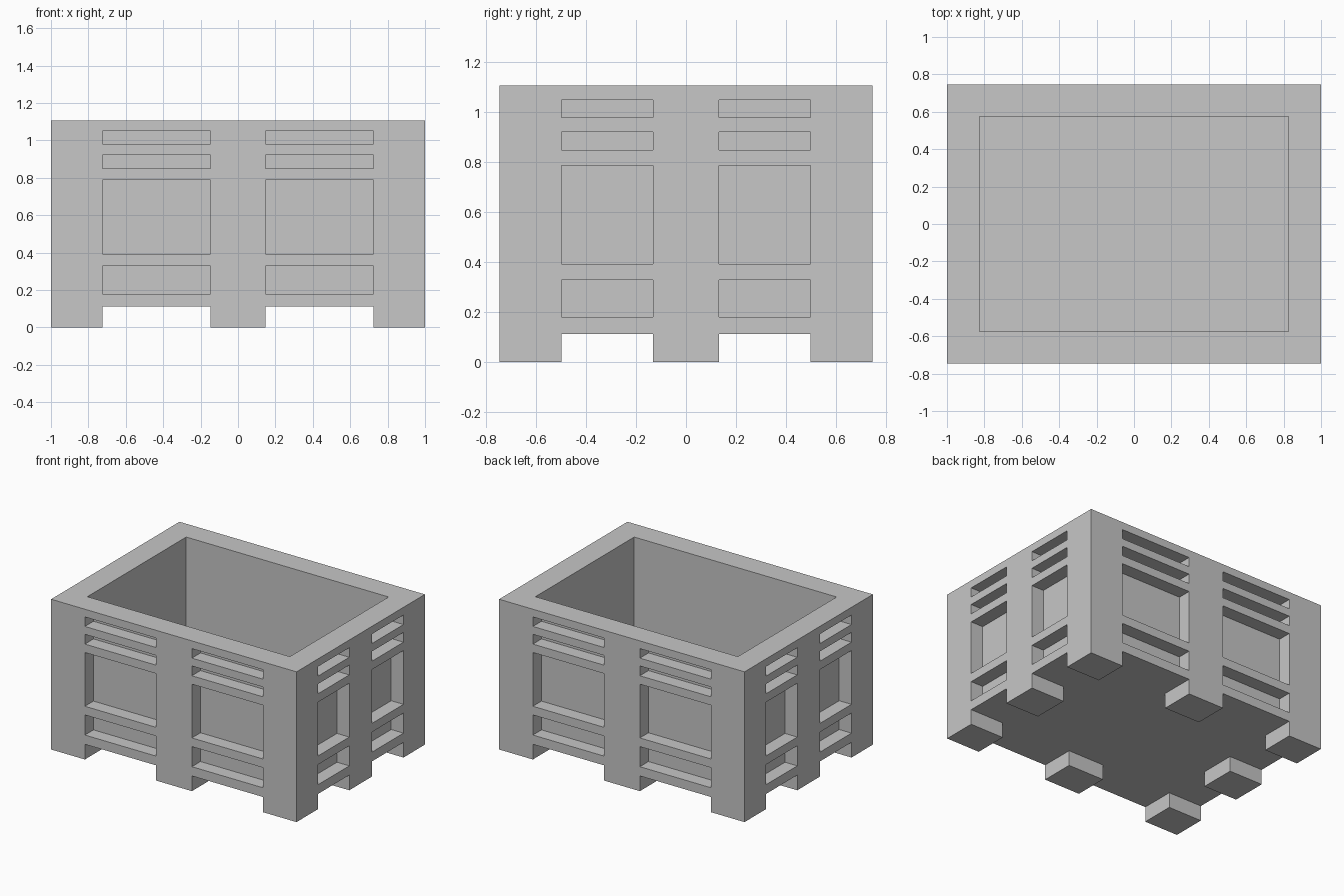
import bpy, bmesh
from mathutils import Vector

old = bpy.data.objects.get("Cube")
if old:
    bpy.data.objects.remove(old)

# Main sizes
HALF_X, HALF_Y, TOP, UNDERSIDE = 1.0, 0.747, 1.107, 0.112
FOOT_X, FOOT_Y = (0.147, 0.725), (0.133, 0.498)    # open spans between the feet
CAVITY_X, CAVITY_Y, FLOOR = 0.825, 0.575, 0.2
POCKET_DEPTH = 0.1
BANDS = [(0.18, 0.328), (0.392, 0.788), (0.85, 0.922), (0.98, 1.05)]

grey = bpy.data.materials.new("grey plastic")
grey.use_nodes = True
colour = (0.57, 0.57, 0.57, 1)
grey.diffuse_color = colour
grey.node_tree.nodes["Principled BSDF"].inputs["Base Color"].default_value = colour


def within(value, span):
    return span[0] < abs(value) < span[1]


def slice_box(bm, axis, positions):
    """Cut the whole mesh across one axis at each position."""
    normal = Vector([float(i == axis) for i in range(3)])
    for p in positions:
        bmesh.ops.bisect_plane(bm, geom=bm.verts[:] + bm.edges[:] + bm.faces[:],
                               plane_co=normal * p, plane_no=normal)


def push(bm, faces, offset):
    """Extrude a group of faces by an offset and open up where they were."""
    result = bmesh.ops.extrude_face_region(bm, geom=faces)
    moved = [g for g in result["geom"] if isinstance(g, bmesh.types.BMVert)]
    bmesh.ops.translate(bm, verts=moved, vec=offset)
    bmesh.ops.delete(bm, geom=faces, context='FACES')


# Solid block sliced into the panel layout
bm = bmesh.new()
bmesh.ops.create_cube(bm, size=1)
bmesh.ops.scale(bm, verts=bm.verts, vec=(2 * HALF_X, 2 * HALF_Y, TOP - UNDERSIDE))
bmesh.ops.translate(bm, verts=bm.verts, vec=(0, 0, (TOP + UNDERSIDE) / 2))
slice_box(bm, 0, [s * x for x in (*FOOT_X, CAVITY_X) for s in (-1, 1)])
slice_box(bm, 1, [s * y for y in (*FOOT_Y, CAVITY_Y) for s in (-1, 1)])
slice_box(bm, 2, [z for band in BANDS for z in band])
bm.normal_update()

# Sort faces into feet, cavity and wall pockets
feet, cavity, pockets = [], [], []
for f in bm.faces:
    c, n = f.calc_center_median(), f.normal.copy()
    if n.z < -0.5:
        centre = abs(c.x) < FOOT_X[0] and abs(c.y) < FOOT_Y[0]
        if not (within(c.x, FOOT_X) or within(c.y, FOOT_Y) or centre):
            feet.append(f)
    elif n.z > 0.5:
        if abs(c.x) < CAVITY_X and abs(c.y) < CAVITY_Y:
            cavity.append(f)
    elif any(lo < c.z < hi for lo, hi in BANDS):
        if within(c.x, FOOT_X) if abs(n.y) > 0.5 else within(c.y, FOOT_Y):
            pockets.append((f, -POCKET_DEPTH * n))

push(bm, feet, Vector((0, 0, -UNDERSIDE)))
push(bm, cavity, Vector((0, 0, FLOOR - TOP)))
for face, inward in pockets:
    push(bm, [face], inward)
bmesh.ops.recalc_face_normals(bm, faces=bm.faces)

mesh = bpy.data.meshes.new("storage_bin")
bm.to_mesh(mesh)
bm.free()
mesh.materials.append(grey)
bpy.context.collection.objects.link(bpy.data.objects.new("storage_bin", mesh))
